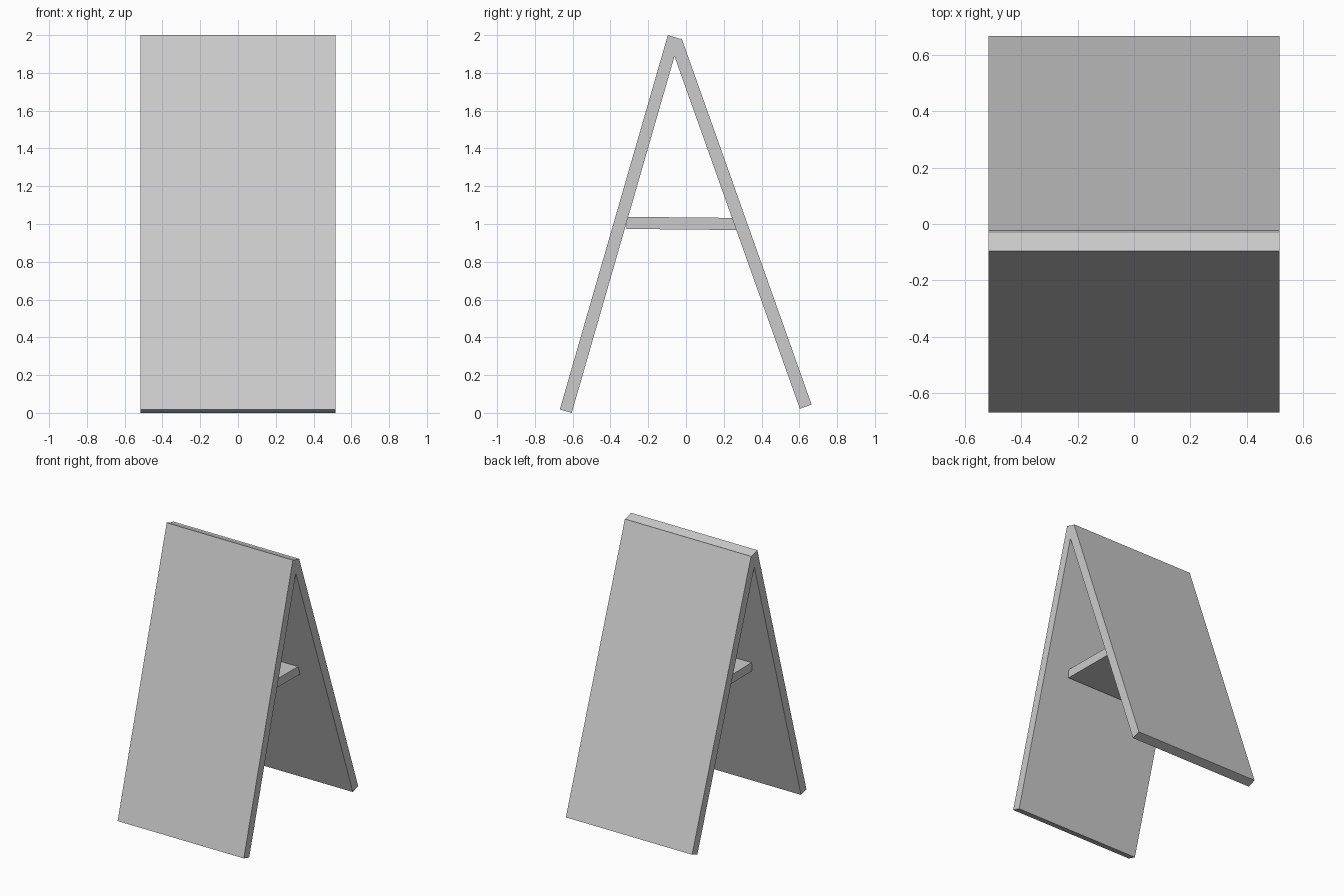
import bpy, bmesh

if "Cube" in bpy.data.objects:
    bpy.data.objects.remove(bpy.data.objects["Cube"])


def extrude_profile(name, profile, half_width):
    """Extrude a (y, z) side profile symmetrically along x."""
    bm = bmesh.new()
    face = bm.faces.new([bm.verts.new((-half_width, y, z)) for y, z in profile])
    result = bmesh.ops.extrude_face_region(bm, geom=[face])
    moved = [v for v in result["geom"] if isinstance(v, bmesh.types.BMVert)]
    bmesh.ops.translate(bm, vec=(2 * half_width, 0, 0), verts=moved)
    bmesh.ops.recalc_face_normals(bm, faces=bm.faces)
    mesh = bpy.data.meshes.new(name)
    bm.to_mesh(mesh)
    bm.free()
    obj = bpy.data.objects.new(name, mesh)
    bpy.context.collection.objects.link(obj)
    return obj


# Two leaning boards meeting at the top
extrude_profile("sign_boards", [
    (-0.668, 0.018), (-0.605, 0.0),      # front foot
    (-0.061, 1.888),                     # inner apex
    (0.603, 0.022), (0.665, 0.044),      # back foot
    (-0.023, 1.982), (-0.031, 1.980),    # top of back board
    (-0.096, 2.0),                       # top of front board
], 0.515)

# Horizontal brace shelf between the boards
extrude_profile("brace_shelf", [
    (-0.314, 0.974), (0.28, 0.968), (0.28, 1.032), (-0.314, 1.038),
], 0.32)
